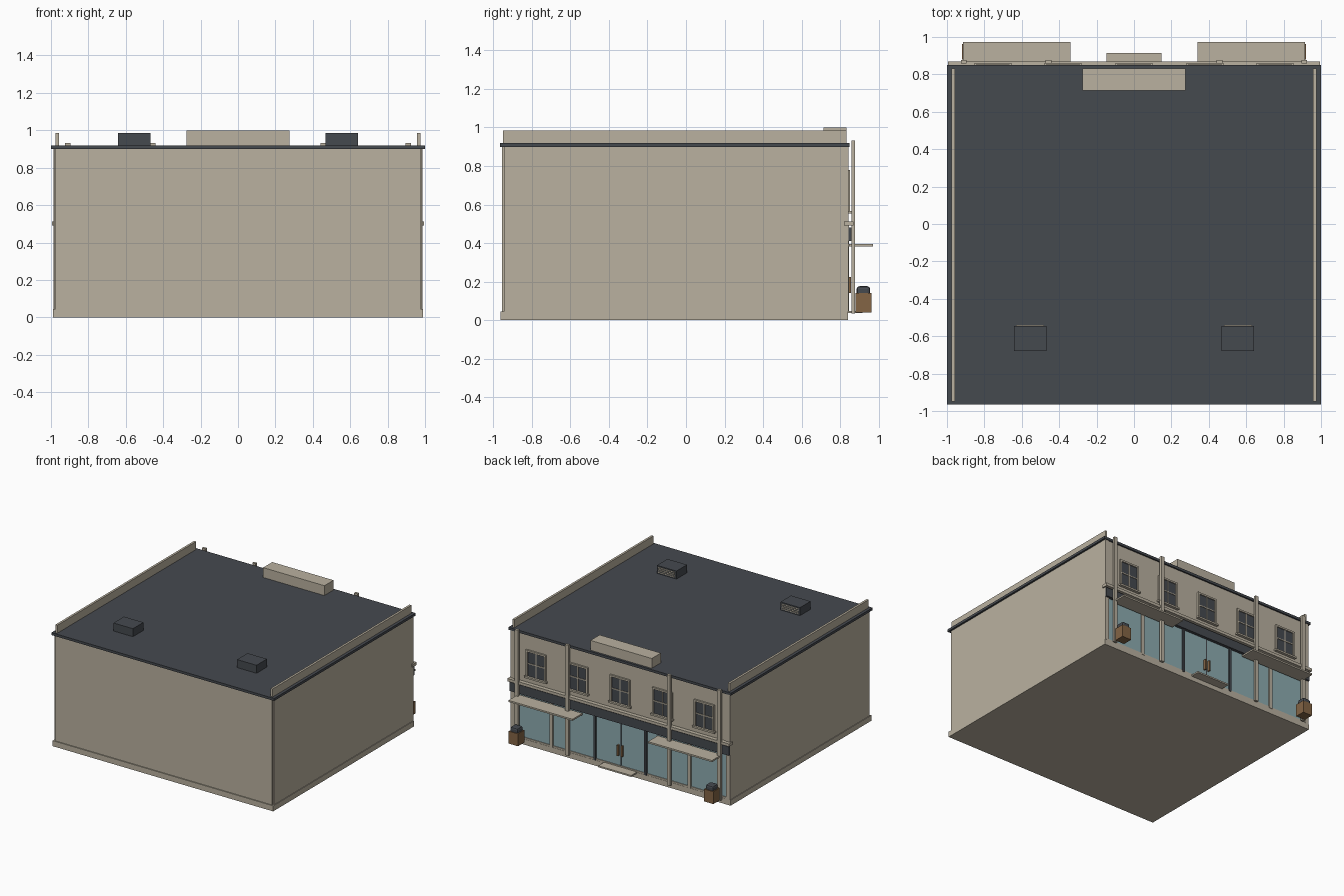
import bpy, bmesh

cube = bpy.data.objects.get("Cube")
if cube:
    bpy.data.objects.remove(cube, do_unlink=True)


def material(name, rgb):
    m = bpy.data.materials.new(name)
    m.use_nodes = True
    color = (*rgb, 1)
    m.diffuse_color = color
    bsdf = next(n for n in m.node_tree.nodes if n.type == 'BSDF_PRINCIPLED')
    bsdf.inputs["Base Color"].default_value = color
    bsdf.inputs["Roughness"].default_value = 0.8
    return m


STONE = material("warm stone", (0.49, 0.44, 0.35))
SLATE = material("dark slate", (0.06, 0.067, 0.078))
GLASS = material("teal glass", (0.27, 0.41, 0.44))
WOOD = material("brown wood", (0.23, 0.13, 0.06))


def box(name, xs, ys, zs, mat, bevel=0):
    """Box between the given limits on each axis."""
    bm = bmesh.new()
    bmesh.ops.create_cube(bm, size=1)
    for v in bm.verts:
        for i, (lo, hi) in enumerate((xs, ys, zs)):
            v.co[i] = lo if v.co[i] < 0 else hi
    mesh = bpy.data.meshes.new(name)
    bm.to_mesh(mesh)
    bm.free()
    mesh.materials.append(mat)
    obj = bpy.data.objects.new(name, mesh)
    bpy.context.collection.objects.link(obj)
    if bevel:
        mod = obj.modifiers.new("rounded edges", 'BEVEL')
        mod.width = bevel
        mod.segments = 2
    return obj


def centred(name, x, width, ys, zs, mat, bevel=0):
    return box(name, (x - width / 2, x + width / 2), ys, zs, mat, bevel)


def pair(name, x, width, ys, zs, mat, bevel=0):
    """The same part on the left (+x) and the right (-x)."""
    for side, s in (("left", 1), ("right", -1)):
        centred(f"{side}_{name}", s * x, width, ys, zs, mat, bevel)


# Main shell
centred("plinth", 0, 1.98, (-0.963, 0.842), (0, 0.045), STONE)
centred("rear_wall", 0, 1.95, (-0.955, -0.93), (0.045, 0.9), STONE)
pair("side_wall", 0.9725, 0.025, (-0.945, 0.83), (0.045, 0.9), STONE)
centred("upper_facade", 0, 1.96, (0.8, 0.838), (0.48, 0.9), STONE)
centred("roof_slab", 0, 2.0, (-0.965, 0.85), (0.9, 0.92), SLATE)
pair("parapet", 0.967, 0.018, (-0.95, 0.832), (0.92, 0.985), STONE)
centred("roof_sign_block", 0, 0.55, (0.715, 0.832), (0.92, 1.0), STONE)

# Rooftop vents with louvres
for side, s in (("left", 1), ("right", -1)):
    x = s * 0.555
    centred(f"{side}_roof_vent", x, 0.175, (-0.68, -0.545), (0.92, 0.985), SLATE)
    for i in range(4):
        z = 0.93 + i * 0.013
        centred(f"{side}_vent_slat_{i}", x, 0.15, (-0.546, -0.541),
                (z, z + 0.006), STONE)

# Shopfront
centred("shop_glass", 0, 1.92, (0.815, 0.834), (0.045, 0.41), GLASS)
centred("fascia", 0, 1.97, (0.82, 0.858), (0.41, 0.482), SLATE)
centred("ledge", 0, 1.99, (0.82, 0.87), (0.49, 0.513), STONE)
centred("ledge_backing", 0, 1.96, (0.82, 0.845), (0.48, 0.492), STONE)
pair("corner_pilaster", 0.968, 0.036, (0.81, 0.843), (0.045, 0.9), STONE)
pair("shop_mullion", 0.62, 0.028, (0.83, 0.845), (0.045, 0.41), STONE)
centred("shop_sill", 0, 1.92, (0.83, 0.84), (0.045, 0.058), STONE)
pair("column", 0.91, 0.03, (0.858, 0.878), (0.035, 0.932), STONE)
pair("inner_column", 0.457, 0.03, (0.858, 0.878), (0.035, 0.932), STONE)
pair("awning", 0.626, 0.575, (0.845, 0.972), (0.383, 0.396), STONE)

# Entrance doors
pair("door_post", 0.227, 0.018, (0.83, 0.847), (0.045, 0.41), SLATE)
centred("door_split", 0, 0.006, (0.83, 0.838), (0.045, 0.41), SLATE)
pair("door_handle", 0.018, 0.012, (0.834, 0.856), (0.14, 0.225), WOOD)
centred("door_step", 0, 0.295, (0.835, 0.915), (0.036, 0.048), STONE)

# Upstairs windows
for i, x in enumerate((-0.755, -0.38, 0, 0.38, 0.755)):
    centred(f"window_pane_{i}", x, 0.165, (0.83, 0.843), (0.565, 0.775), SLATE)
    for s in (-1, 1):
        centred(f"window_jamb_{i}", x + s * 0.083, 0.014, (0.83, 0.852),
                (0.565, 0.775), STONE)
    centred(f"window_head_{i}", x, 0.18, (0.83, 0.852), (0.765, 0.779), STONE)
    centred(f"window_sill_{i}", x, 0.198, (0.83, 0.861), (0.553, 0.567), STONE)
    centred(f"window_upright_{i}", x, 0.008, (0.84, 0.848), (0.565, 0.77), STONE)
    centred(f"window_crossbar_{i}", x, 0.165, (0.84, 0.848), (0.667, 0.675), STONE)

# Planters
pair("planter", 0.877, 0.083, (0.88, 0.962), (0.04, 0.14), WOOD)
pair("planter_shrub", 0.877, 0.07, (0.886, 0.956), (0.125, 0.176), SLATE, 0.014)
